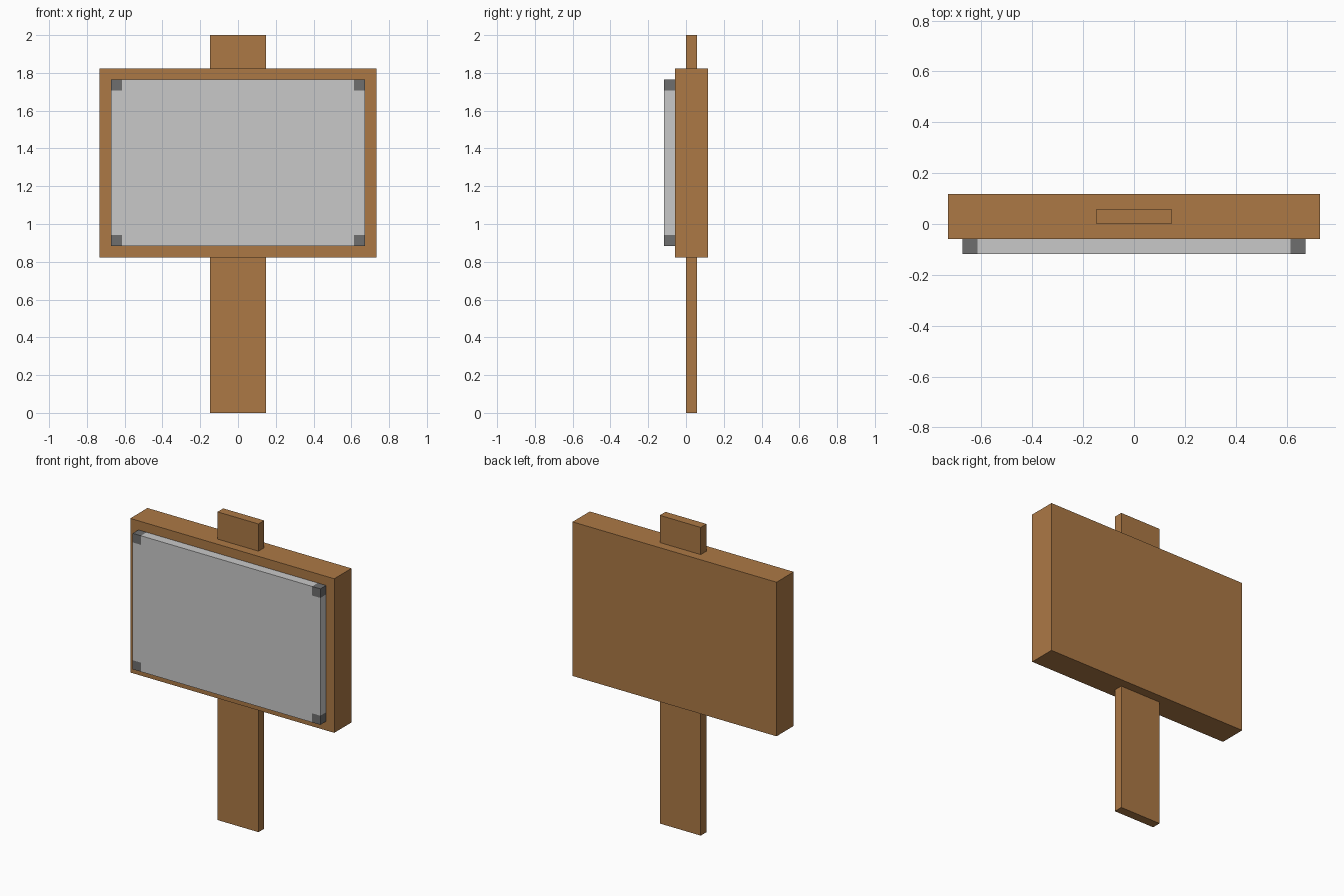
import bpy, bmesh

if "Cube" in bpy.data.objects:
    bpy.data.objects.remove(bpy.data.objects["Cube"])

U = 2 / 34  # the model sits on a regular block grid, 34 blocks tall


def material(name, rgb):
    m = bpy.data.materials.new(name)
    m.diffuse_color = (*rgb, 1)
    m.use_nodes = True
    m.node_tree.nodes["Principled BSDF"].inputs["Base Color"].default_value = m.diffuse_color
    return m


wood = material("wood brown", (0.413, 0.19, 0.06))
paper = material("light grey", (0.584, 0.584, 0.584))
metal = material("dark grey", (0.156, 0.156, 0.156))


def prism(name, outline, y0, y1, mat):
    """Extrude an x/z outline (in blocks) from y0 back to y1."""
    bm = bmesh.new()
    face = bm.faces.new([bm.verts.new((x * U, y0 * U, z * U)) for x, z in outline])
    ext = bmesh.ops.extrude_face_region(bm, geom=[face], use_keep_orig=True)
    verts = [g for g in ext["geom"] if isinstance(g, bmesh.types.BMVert)]
    bmesh.ops.translate(bm, verts=verts, vec=(0, (y1 - y0) * U, 0))
    bmesh.ops.recalc_face_normals(bm, faces=bm.faces)
    mesh = bpy.data.meshes.new(name)
    bm.to_mesh(mesh)
    bm.free()
    mesh.materials.append(mat)
    ob = bpy.data.objects.new(name, mesh)
    bpy.context.collection.objects.link(ob)
    return ob


def box(name, x0, x1, z0, z1, y0, y1, mat):
    return prism(name, [(x0, z0), (x1, z0), (x1, z1), (x0, z1)], y0, y1, mat)


# Wooden post and board
box("post", -2.5, 2.5, 0, 34, 0, 1, wood)
box("board", -12.45, 12.45, 14, 31, -1, 2, wood)

# Sheet with its four corners cut out to take the corner blocks
X, Z0, Z1 = 11.45, 15, 30
prism("sheet", [(-X + 1, Z0), (X - 1, Z0), (X - 1, Z0 + 1), (X, Z0 + 1),
                (X, Z1 - 1), (X - 1, Z1 - 1), (X - 1, Z1), (-X + 1, Z1),
                (-X + 1, Z1 - 1), (-X, Z1 - 1), (-X, Z0 + 1), (-X + 1, Z0 + 1)],
      -2, -1, paper)

# Corner fasteners
for side, x in (("left", -X), ("right", X - 1)):
    for level, z in (("lower", Z0), ("upper", Z1 - 1)):
        box(f"{level}_{side}_corner_block", x, x + 1, z, z + 1, -2, -1, metal)
